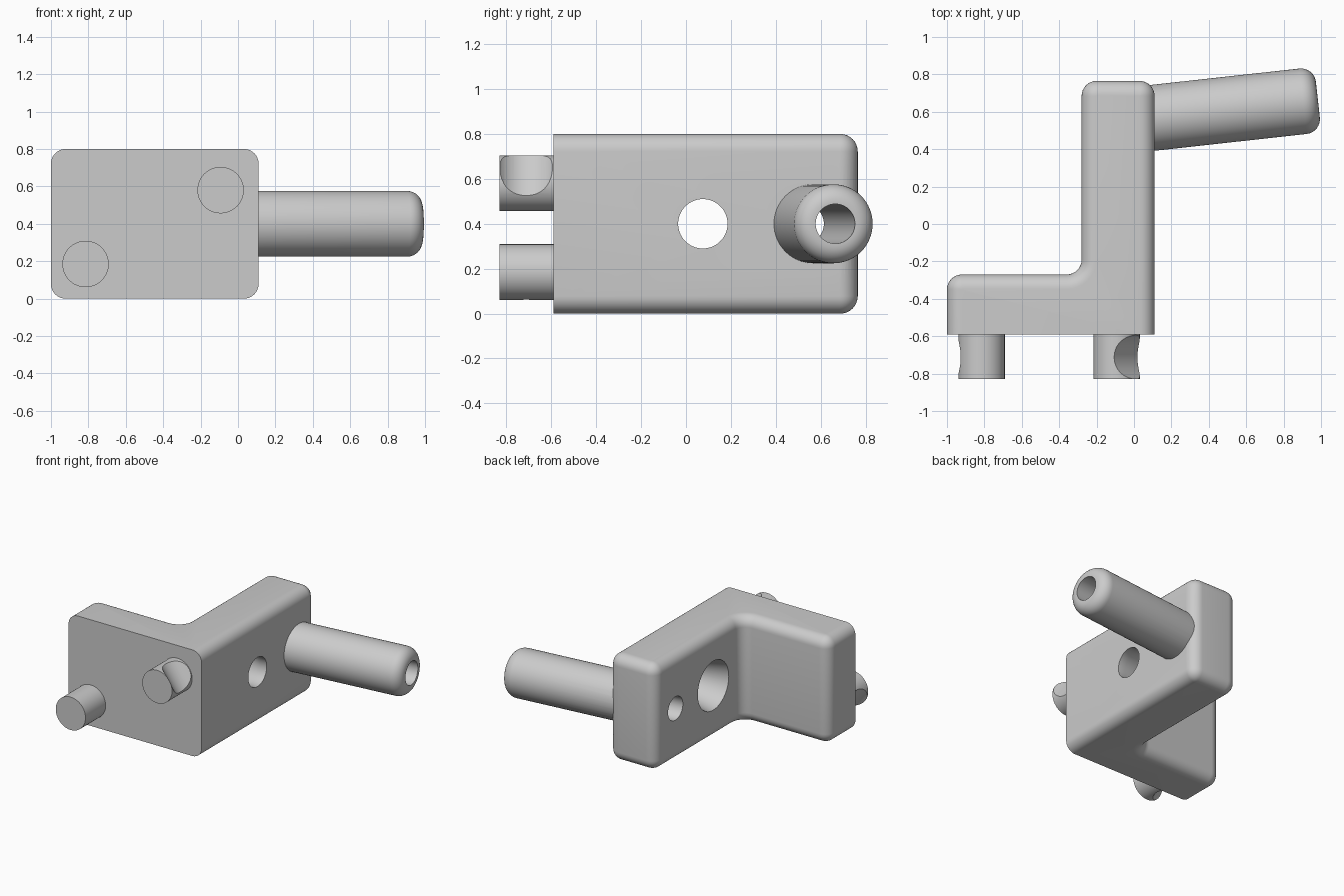
import bpy, bmesh, math
from mathutils import Matrix, Vector

old = bpy.data.objects.get("Cube")
if old:
    bpy.data.objects.remove(old, do_unlink=True)

grey = bpy.data.materials.new("plain grey")
grey.use_nodes = True
COLOUR = (0.6, 0.6, 0.6, 1)
grey.diffuse_color = COLOUR
grey.node_tree.nodes["Principled BSDF"].inputs["Base Color"].default_value = COLOUR


def make_object(name, bm):
    bmesh.ops.recalc_face_normals(bm, faces=bm.faces)
    mesh = bpy.data.meshes.new(name)
    bm.to_mesh(mesh)
    bm.free()
    mesh.materials.append(grey)
    obj = bpy.data.objects.new(name, mesh)
    bpy.context.collection.objects.link(obj)
    return obj


def lathe(name, profile, origin, axis, sides=64):
    """Solid of revolution: profile is (distance along axis, radius)."""
    bm = bmesh.new()
    rings = []
    for along, radius in profile:
        rings.append([bm.verts.new((radius * math.cos(a), radius * math.sin(a), along))
                      for a in (2 * math.pi * i / sides for i in range(sides))])
    for low, high in zip(rings, rings[1:]):
        for i in range(sides):
            j = (i + 1) % sides
            bm.faces.new((low[i], low[j], high[j], high[i]))
    bm.faces.new(rings[0][::-1])
    bm.faces.new(rings[-1])
    turn = Vector(axis).to_track_quat('Z', 'Y').to_matrix().to_4x4()
    bm.transform(Matrix.Translation(origin) @ turn)
    return make_object(name, bm)


def combine(target, tool, operation):
    """Apply a boolean and discard the tool."""
    mod = target.modifiers.new("combine", 'BOOLEAN')
    mod.operation = operation
    mod.solver = 'EXACT'
    mod.object = tool
    tool.hide_render = True
    bpy.context.view_layer.objects.active = target
    bpy.ops.object.modifier_apply(modifier=mod.name)
    bpy.data.objects.remove(tool, do_unlink=True)


def finish(obj):
    bpy.ops.object.select_all(action='DESELECT')
    obj.select_set(True)
    bpy.context.view_layer.objects.active = obj
    bpy.ops.object.shade_smooth_by_angle(angle=math.radians(30))


# L-shaped bracket, rounded everywhere except around its flat front face
FRONT, HEIGHT, ROUND = -0.59, 0.8, 0.08
outline = [(-1, FRONT), (0.11, FRONT), (0.11, 0.765), (-0.28, 0.765),
           (-0.28, -0.27), (-1, -0.27)]
bm = bmesh.new()
base = bm.faces.new([bm.verts.new((x, y, 0)) for x, y in outline])
top = bmesh.ops.extrude_face_region(bm, geom=[base])["geom"]
bmesh.ops.translate(bm, vec=(0, 0, HEIGHT),
                    verts=[g for g in top if isinstance(g, bmesh.types.BMVert)])


def on_front(edge):
    return all(abs(v.co.y - FRONT) < 1e-4 for v in edge.verts)


def is_upright(edge):
    return abs(edge.verts[0].co.z - edge.verts[1].co.z) > 0.1


def is_rim(edge):
    return any(all(abs(v.co.z - z) < 1e-4 for v in edge.verts) for z in (0, HEIGHT))


bmesh.ops.bevel(bm, geom=[e for e in bm.edges if is_upright(e) and not on_front(e)],
                offset=ROUND, segments=8, profile=0.5, affect='EDGES')
bmesh.ops.bevel(bm, geom=[e for e in bm.edges if is_rim(e) and not on_front(e)],
                offset=ROUND - 0.002, segments=8, profile=0.5, affect='EDGES')
bracket = make_object("bracket", bm)

# Tilted handle tube with a rounded end, bored right through the arm
tilt = Vector((math.cos(math.radians(6.3)), math.sin(math.radians(6.3)), 0))
tip = Vector((0.983, 0.665, 0.4))
RADIUS, BORE = 0.176, 0.088
arc = [(-ROUND + ROUND * math.sin(a), RADIUS - ROUND + ROUND * math.cos(a))
       for a in (math.pi / 2 * i / 8 for i in range(9))]
combine(bracket, lathe("handle", [(-0.96, RADIUS)] + arc, tip, tilt), 'UNION')
combine(bracket, lathe("bore", [(-1.6, BORE), (0.2, BORE)], tip, tilt), 'DIFFERENCE')

# Countersunk screw hole, wide on the inner side of the arm
countersink = [(-0.30, 0.189), (0.05, 0.11), (0.3, 0.11)]
combine(bracket, lathe("screw_hole", countersink, (0, 0.075, 0.4), (1, 0, 0)), 'DIFFERENCE')
finish(bracket)

# Two locating pegs, each with a round groove across its outer side
for name, x, z, facing in (("lower_peg", -0.815, 0.185, 215), ("upper_peg", -0.093, 0.58, 35)):
    peg = lathe(name, [(0, 0.124), (0.25, 0.124)], (x, FRONT + 0.01, z), (0, -1, 0))
    a = math.radians(facing)
    out = Vector((math.cos(a), 0, math.sin(a)))
    across = Vector((-math.sin(a), 0, math.cos(a)))
    centre = Vector((x, -0.712, z)) + out * 0.2 - across * 0.3
    combine(peg, lathe("groove", [(0, 0.14), (0.6, 0.14)], centre, across), 'DIFFERENCE')
    finish(peg)
